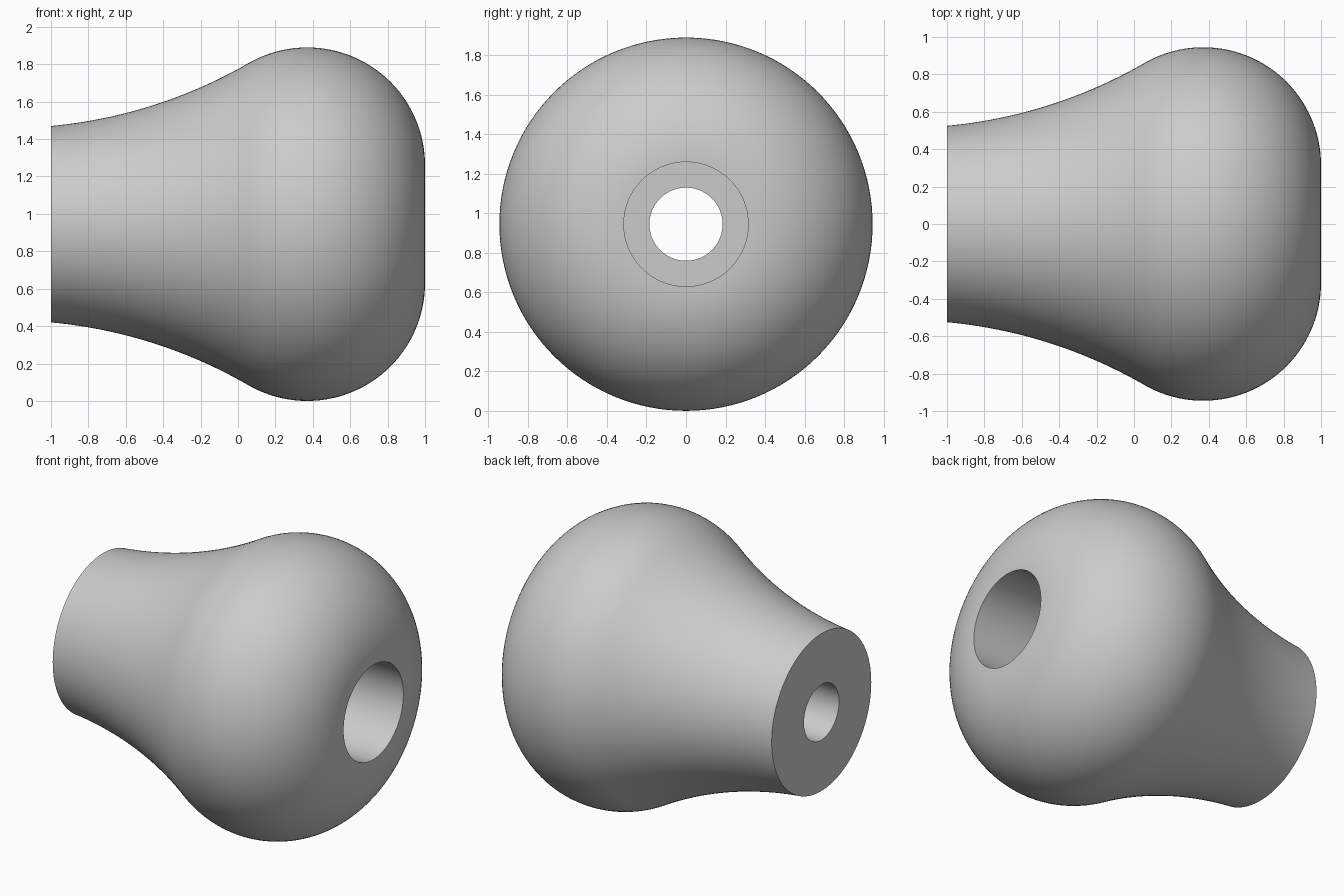
import bpy, bmesh
from math import sin, cos, pi, radians, atan2
from mathutils import Vector, Matrix

if "Cube" in bpy.data.objects:
    bpy.data.objects.remove(bpy.data.objects["Cube"])

SEGMENTS = 128
AXIS_HEIGHT = 0.945
BORE, RECESS = 0.185, 0.315      # radii of the through hole and the wide recess
STEP_X = 0.0                     # floor of the recess

mat = bpy.data.materials.new("grey")
mat.use_nodes = True
grey = (0.6, 0.6, 0.6, 1)
mat.diffuse_color = grey
mat.node_tree.nodes["Principled BSDF"].inputs["Base Color"].default_value = grey


def arc(centre, radius, start, end, steps):
    """Points (x, r) along an arc, both ends included."""
    angles = [start + (end - start) * i / steps for i in range(steps + 1)]
    return [centre + radius * Vector((cos(a), sin(a))) for a in angles]


# Round head, blending tangentially into the concave neck
neck_end = Vector((-1, 0.525))
head_r = 0.63
head_c = Vector((0.37, RECESS))
join = radians(120)
d = Vector((cos(join), sin(join)))
v = neck_end - head_c
neck_r = (v - head_r * d).length_squared / (2 * (v.dot(d) - head_r))
neck_c = head_c + (head_r + neck_r) * d
to_end = neck_end - neck_c
neck_start = atan2(to_end.y, to_end.x)

profile = arc(neck_c, neck_r, neck_start, join - pi, 24)
profile += arc(head_c, head_r, join, 0, 40)[1:]
# Stepped bore back to the neck end
profile += [Vector(p) for p in ((STEP_X, RECESS), (STEP_X, BORE), (-1, BORE))]

# Turn the closed profile around the x axis
bm = bmesh.new()
verts = [bm.verts.new((p.x, 0, p.y)) for p in profile]
edges = [bm.edges.new((a, b)) for a, b in zip(verts, verts[1:] + verts[:1])]
bmesh.ops.spin(bm, geom=verts + edges, cent=(0, 0, 0), axis=(1, 0, 0),
               angle=2 * pi, steps=SEGMENTS, use_merge=True)
bmesh.ops.remove_doubles(bm, verts=bm.verts, dist=1e-5)
bmesh.ops.recalc_face_normals(bm, faces=bm.faces)
bmesh.ops.transform(bm, matrix=Matrix.Translation((0, 0, AXIS_HEIGHT)), verts=bm.verts)

mesh = bpy.data.meshes.new("knob_body")
bm.to_mesh(mesh)
bm.free()
mesh.materials.append(mat)
knob = bpy.data.objects.new("knob_body", mesh)
bpy.context.collection.objects.link(knob)

bpy.ops.object.select_all(action="DESELECT")
knob.select_set(True)
bpy.context.view_layer.objects.active = knob
bpy.ops.object.shade_smooth_by_angle(angle=radians(30))
